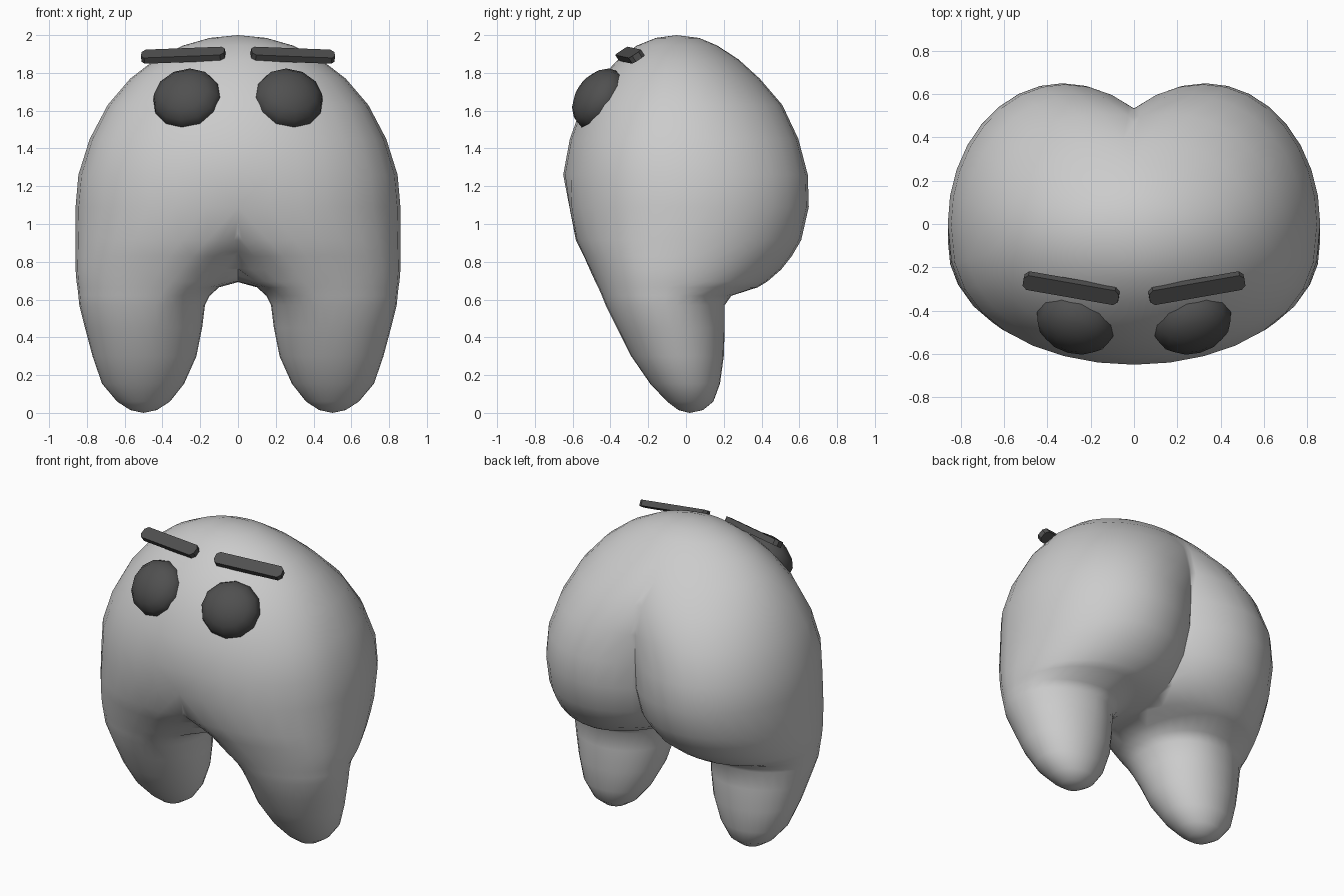
import bpy, bmesh, math
from mathutils import Vector, Matrix

if "Cube" in bpy.data.objects:
    bpy.data.objects.remove(bpy.data.objects["Cube"])

SIDES = 32
# half-body sections: z, outer x, inner x, front peak x, back peak x, front y, back y
SECTIONS = [
    (.015, .57, .43, .50, .50, -.04, .09),
    (.06, .64, .36, .50, .50, -.10, .145),
    (.155, .72, .285, .50, .50, -.19, .18),
    (.30, .77, .22, .49, .49, -.29, .20),
    (.45, .81, .19, .48, .48, -.365, .205),
    (.57, .84, .175, .44, .47, -.425, .205),
    (.62, .845, .15, .41, .45, -.445, .24),
    (.665, .85, .10, .38, .41, -.465, .38),
    (.695, .855, -.01, .35, .38, -.48, .43),
    (.76, .86, -.12, .30, .35, -.51, .505),
    (.83, .86, -.16, .24, .345, -.545, .56),
    (.915, .86, -.20, .16, .34, -.59, .61),
    (1.09, .86, -.23, 0, .33, -.645, .65),
    (1.26, .845, -.25, 0, .32, -.65, .645),
    (1.45, .785, -.35, 0, .26, -.615, .595),
    (1.63, .69, -.48, 0, .15, -.55, .51),
    (1.77, .57, -.57, 0, .05, -.455, .39),
    (1.87, .44, -.44, 0, 0, -.36, .28),
    (1.945, .29, -.29, 0, 0, -.26, .165),
    (1.985, .15, -.15, 0, 0, -.16, .07),
]


def ramp(v, lo, hi):
    t = min(1, max(0, (v - lo) / (hi - lo)))
    return t * t * (3 - 2 * t)


def finish(bm, name, mat=None, angle=50):
    me = bpy.data.meshes.new(name)
    bm.to_mesh(me)
    bm.free()
    ob = bpy.data.objects.new(name, me)
    bpy.context.collection.objects.link(ob)
    if mat:
        me.materials.append(mat)
    bpy.ops.object.select_all(action='DESELECT')
    ob.select_set(True)
    bpy.context.view_layer.objects.active = ob
    bpy.ops.object.shade_smooth_by_angle(angle=math.radians(angle))
    return ob


def ring(bm, z, xo, xi, xf, xb, yf, yb):
    """Closed section of four rounded quarters; the front dips smoothly over the arch."""
    cy = (yf + yb) / 2
    if .57 < z < 1.09:
        cy = -.11 * (1 - ramp(z, .57, 1.09))
    fullness = 1 - .2 * ramp(z, .45, .9) * (1 - ramp(z, 1.3, 1.9))
    dip = yf * (1 - (1 - min(1, max(0, (z - .68) / .4))) ** 4)
    verts = []
    for i in range(SIDES):
        a = 2 * math.pi * i / SIDES
        c, s = math.cos(a), round(math.sin(a), 6)
        px, py, k = (xb, yb, 1) if s >= 0 else (xf, yf, fullness)
        x = px + c * (xo - px) if c >= 0 else px + c * (px - xi)
        y = cy + abs(s) ** k * (py - cy)
        if s < 0 and c < 0 and xi < 0 < xf:
            t = min(1, (xf - x) / xf)
            y_arch = yf + (dip - yf) * (.5 - .5 * math.cos(math.pi * t))
            y += (y_arch - y) * min(1, (z - .68) / .1)
        verts.append(bm.verts.new((x, y, z)))
    return verts


# body: loft one leg and cheek, cut at the centre, mirror, soften the front arch
bm = bmesh.new()
rings = [ring(bm, *row) for row in SECTIONS]
toe = bm.verts.new((.5, .02, 0))
crown = bm.verts.new((0, -.05, 2))
for i in range(SIDES):
    j = (i + 1) % SIDES
    bm.faces.new((toe, rings[0][j], rings[0][i]))
    bm.faces.new((crown, rings[-1][i], rings[-1][j]))
    for lo, hi in zip(rings, rings[1:]):
        bm.faces.new((lo[i], lo[j], hi[j], hi[i]))
bmesh.ops.bisect_plane(bm, geom=bm.verts[:] + bm.edges[:] + bm.faces[:], dist=1e-5,
                       plane_co=(0, 0, 0), plane_no=(1, 0, 0), clear_inner=True)
copy = bmesh.ops.duplicate(bm, geom=bm.verts[:] + bm.edges[:] + bm.faces[:])['geom']
for v in copy:
    if isinstance(v, bmesh.types.BMVert):
        v.co.x *= -1
bmesh.ops.reverse_faces(bm, faces=[f for f in copy if isinstance(f, bmesh.types.BMFace)])
bmesh.ops.remove_doubles(bm, verts=bm.verts[:], dist=.0005)
arch = [v for v in bm.verts if abs(v.co.x) < .3 and .68 < v.co.z < 1.1 and v.co.y < -.05]
for _ in range(3):
    bmesh.ops.smooth_vert(bm, verts=arch, factor=.5, use_axis_x=False,
                          use_axis_y=True, use_axis_z=False)
bmesh.ops.recalc_face_normals(bm, faces=bm.faces[:])
finish(bm, "body", angle=60)

dark = bpy.data.materials.new("dark_grey")
dark.diffuse_color = (.08, .08, .08, 1)
dark.use_nodes = True
dark.node_tree.nodes["Principled BSDF"].inputs["Base Color"].default_value = dark.diffuse_color

for side, label in ((-1, "left"), (1, "right")):
    # eye: flattened ball facing out of the surface
    bm = bmesh.new()
    bmesh.ops.create_uvsphere(bm, u_segments=12, v_segments=8, radius=1)
    rot = Vector((side * .22, -.8, .55)).to_track_quat('Z', 'Y').to_matrix().to_4x4()
    bm.transform(Matrix.Translation((side * .268, -.457, 1.66)) @ rot
                 @ Matrix.Diagonal((.187, .178, .125, 1)))
    finish(bm, label + "_eye", dark)

    # eyebrow: thin bar with clipped corners lying on the forehead
    inner, outer = Vector((side * .07, -.335, 1.902)), Vector((side * .51, -.258, 1.885))
    along = (outer - inner) * side
    length = along.length
    along.normalize()
    normal = Vector((0, -.55, .83))
    normal = (normal - along * normal.dot(along)).normalized()
    up = normal.cross(along)
    bm = bmesh.new()
    bmesh.ops.create_cube(bm, size=1)
    bm.transform(Matrix.Diagonal((length, .08, .037, 1)))
    ends = [e for e in bm.edges if abs(e.verts[0].co.z - e.verts[1].co.z) > .01]
    bmesh.ops.bevel(bm, geom=ends, offset=.02, segments=1, affect='EDGES')
    frame = Matrix((along, up, normal)).transposed().to_4x4()
    bm.transform(Matrix.Translation((inner + outer) / 2) @ frame)
    finish(bm, label + "_eyebrow", dark, 30)
